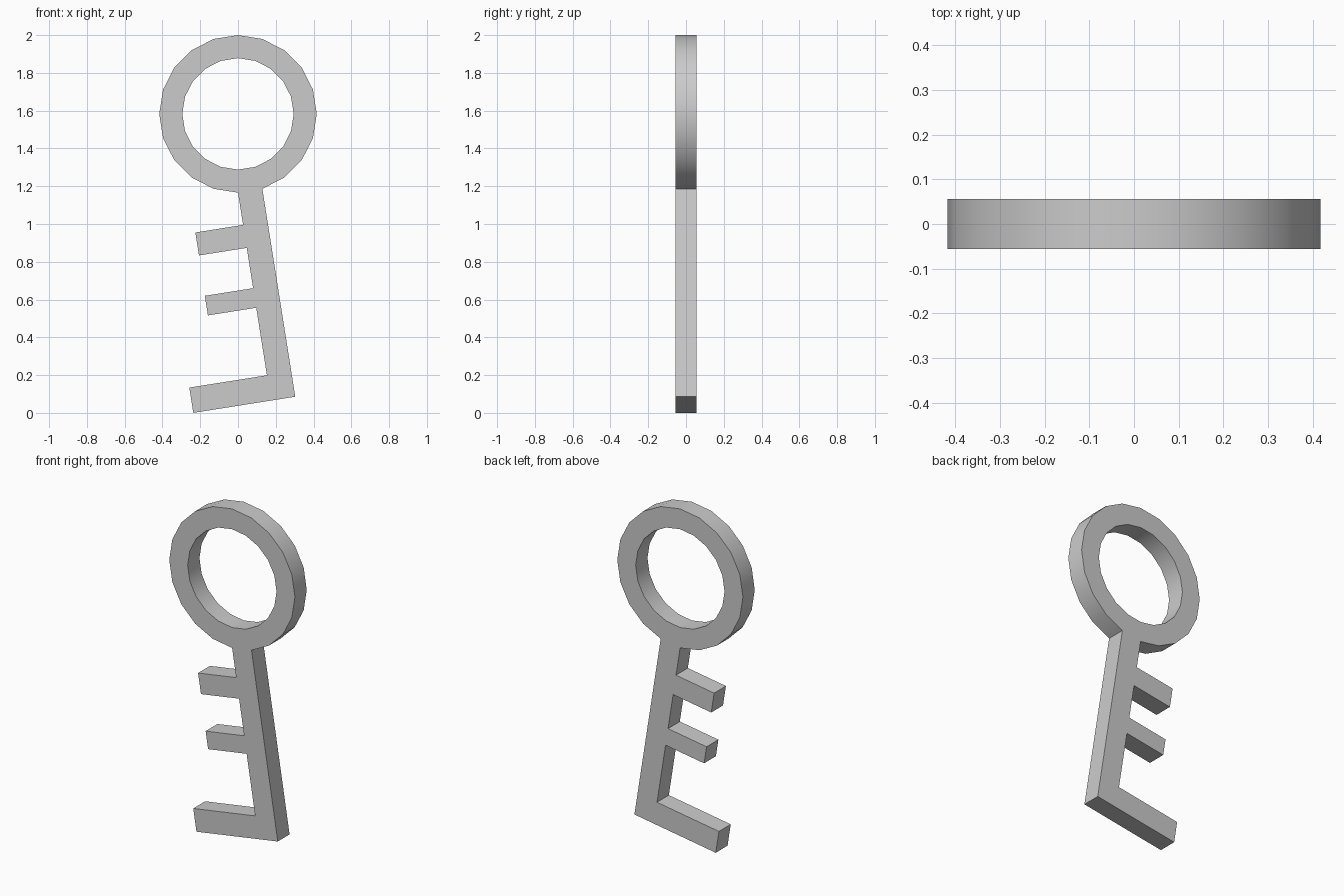
import bpy, bmesh, math
from mathutils import Vector

if "Cube" in bpy.data.objects:
    bpy.data.objects.remove(bpy.data.objects["Cube"])

SIDES, R_OUT, R_IN, CZ, HALF = 20, 0.417, 0.295, 1.583, 0.056
bm = bmesh.new()


def quad(points):
    bm.faces.new([bm.verts.new((x, -HALF, z)) for x, z in points])


def ring_point(r, i):
    a = 2 * math.pi * i / SIDES
    return r * math.sin(a), CZ - r * math.cos(a)


# ring bow
for i in range(SIDES):
    quad([ring_point(R_OUT, i), ring_point(R_OUT, i + 1),
          ring_point(R_IN, i + 1), ring_point(R_IN, i)])

# shaft frame: u runs along the lowest right ring edge, v runs down the shaft
start, end = Vector(ring_point(R_OUT, 0)), Vector(ring_point(R_OUT, 1))
width = (end - start).length
u_dir = (end - start).normalized()
v_dir = Vector((u_dir.y, -u_dir.x))


def block(u0, u1, v0, v1):
    quad([start + u_dir * u + v_dir * v
          for u, v in ((u0, v0), (u0, v1), (u1, v1), (u1, v0))])


# shaft segments, with a tooth on every second one
stations = [0, 0.173, 0.296, 0.512, 0.617, 0.979, 1.1145]
teeth = {1: -0.256, 3: -0.259, 5: -0.416}
for i, (v0, v1) in enumerate(zip(stations, stations[1:])):
    block(0, width, v0, v1)
    if i in teeth:
        block(teeth[i], 0, v0, v1)

# weld the flat outline and give it thickness
bmesh.ops.remove_doubles(bm, verts=bm.verts[:], dist=1e-4)
extruded = bmesh.ops.extrude_face_region(bm, geom=bm.faces[:])["geom"]
bmesh.ops.translate(bm, vec=(0, 2 * HALF, 0),
                    verts=[g for g in extruded if isinstance(g, bmesh.types.BMVert)])
bmesh.ops.recalc_face_normals(bm, faces=bm.faces[:])

mesh = bpy.data.meshes.new("key")
bm.to_mesh(mesh)
bm.free()
key = bpy.data.objects.new("key", mesh)
bpy.context.collection.objects.link(key)
bpy.context.view_layer.objects.active = key
key.select_set(True)
bpy.ops.object.shade_smooth_by_angle(angle=math.radians(30))
